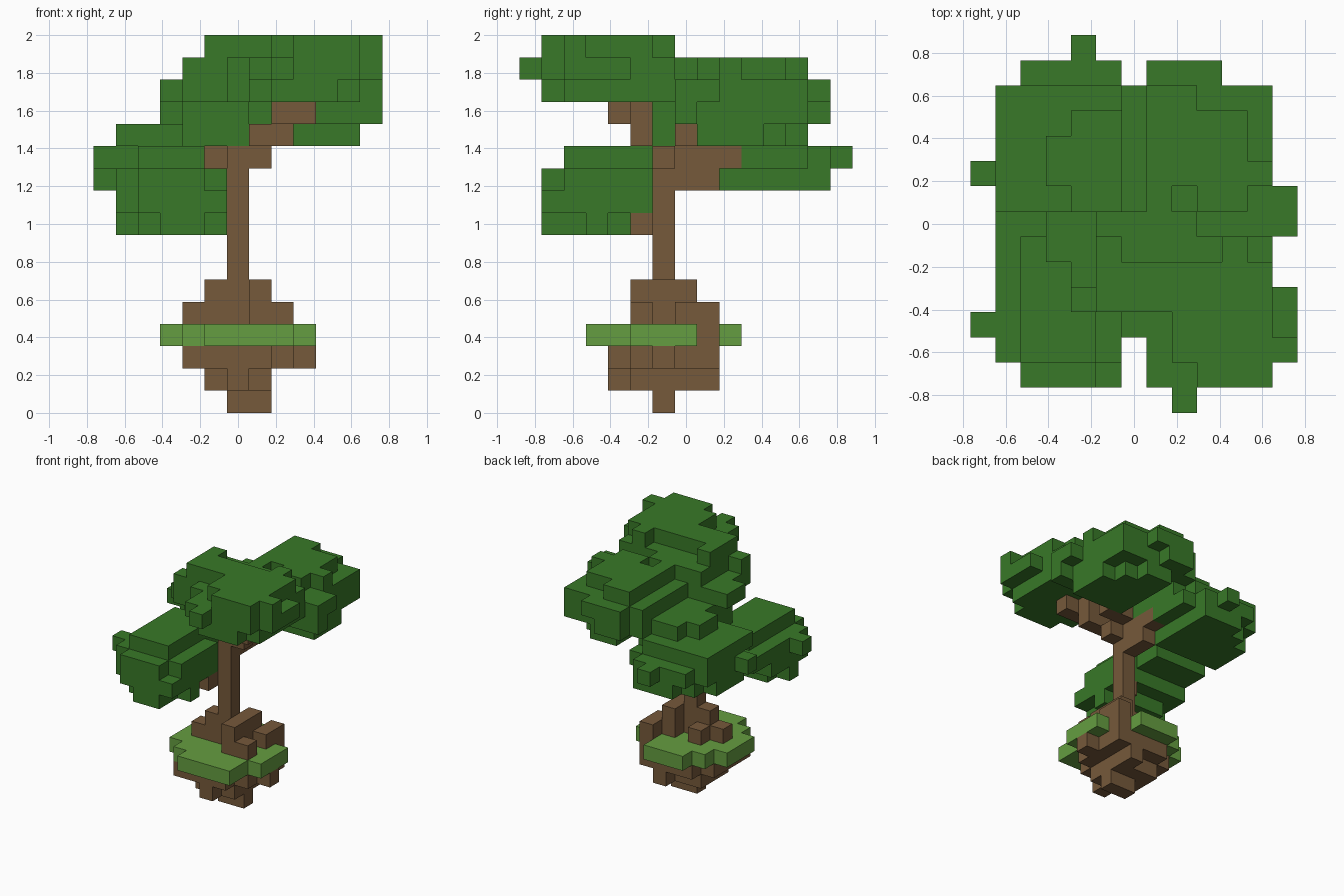
import bpy
import bmesh
from mathutils import Vector

if "Cube" in bpy.data.objects:
    bpy.data.objects.remove(bpy.data.objects["Cube"], do_unlink=True)

UNIT = 2 / 17          # edge length of one block
owner = {}             # block position -> part name; the first part keeps it
part_material = {}


def make_material(name, colour):
    mat = bpy.data.materials.new(name)
    mat.use_nodes = True
    mat.diffuse_color = (*colour, 1)
    mat.node_tree.nodes["Principled BSDF"].inputs["Base Color"].default_value = (*colour, 1)
    return mat


def span(value):
    """A single index, or an inclusive (first, last) pair."""
    first, last = value if isinstance(value, tuple) else (value, value)
    return range(first, last + 1)


def fill(part, material, layers):
    """Fill blocks; layers maps a height to a list of (x span, y span)."""
    part_material[part] = material
    for height, patches in layers.items():
        for z in span(height):
            for xs, ys in patches:
                for x in span(xs):
                    for y in span(ys):
                        owner.setdefault((x, y, z), part)


def build(part):
    """Make the outer skin of one part and join its flat areas."""
    bm = bmesh.new()
    for cell in [c for c, p in owner.items() if p == part]:
        for axis in range(3):
            for sign in (-1, 1):
                normal = Vector((0, 0, 0))
                normal[axis] = sign
                side = tuple(int(a + b) for a, b in zip(cell, normal))
                if side in owner:
                    continue
                u = Vector((0, 0, 0))
                u[(axis + 1) % 3] = 0.5
                v = normal.cross(u)
                middle = Vector(cell) + Vector((0, 0, 0.5)) + normal / 2
                corners = (-u - v, u - v, u + v, v - u)
                bm.faces.new([bm.verts.new((middle + c) * UNIT) for c in corners])
    bmesh.ops.remove_doubles(bm, verts=bm.verts, dist=UNIT / 100)
    bmesh.ops.dissolve_limit(bm, angle_limit=0.01, verts=bm.verts, edges=bm.edges)
    mesh = bpy.data.meshes.new(part)
    bm.to_mesh(mesh)
    bm.free()
    mesh.materials.append(part_material[part])
    bpy.context.collection.objects.link(bpy.data.objects.new(part, mesh))


bark = make_material("brown bark and soil", (0.18, 0.1, 0.043))
grass = make_material("light green grass", (0.13, 0.34, 0.052))
leaf = make_material("dark green leaves", (0.04, 0.19, 0.021))

# Trunk and the four branches
fill("trunk", bark, {(4, 11): [(0, -1)]})
fill("front_left_branch", bark, {
    11: [(1, -1)], 12: [((1, 2), -2)], 13: [(2, -2), ((2, 3), -3)]})
fill("back_left_branch", bark, {12: [((1, 2), 0)]})
fill("back_right_branch", bark, {
    10: [(0, (0, 1))], 11: [((-1, 0), (0, 1)), ((-1, 0), 2)]})
fill("front_right_branch", bark, {8: [(-1, -2)], 9: [(-2, -3)]})

# Roots spreading over the grass
fill("roots", bark, {
    (2, 4): [(2, 1)],
    4: [((-2, 1), -1), ((1, 2), -2), (-1, 0), ((1, 2), 0)],
    5: [((-1, 1), -1), (1, -2), (1, 0)]})

# Grass disc
fill("grass", grass, {
    3: [((-1, 2), -4), ((-2, 2), -3), ((-3, 3), (-2, 0)),
        ((-2, 1), 1), ((-1, 1), 2)]})

# Tapering clump of soil
fill("soil", bark, {
    0: [((0, 1), -1)],
    1: [((-1, 1), (-2, 0)), (0, -3), (1, 1)],
    2: [((-2, 2), (-2, 0)), ((-2, 1), -3), ((-1, 2), 1), (3, -1)]})

# Highest crown
fill("front_left_crown", leaf, {
    16: [((-1, 5), (-3, -2)), ((2, 5), (-5, -4)), ((3, 5), -6),
         (6, -5), (-1, -1), (4, -1)],
    15: [((-1, 5), (-3, -1)), ((0, 5), -4), (-2, -3), ((-1, 2), 0),
         ((1, 5), (-6, -5)), (6, (-5, -3)), (2, -7)],
    14: [((-2, 5), (-3, 0)), ((0, 5), -4), (-3, (-1, 0)), ((1, 5), -5), ((2, 4), -6)]})

# Second crown
fill("back_left_crown", leaf, {
    15: [((1, 4), (2, 4)), ((3, 4), 1), (1, 1), ((1, 2), 5), (5, 2)],
    14: [((0, 5), (0, 5)), (6, (0, 1)), ((1, 3), 6)],
    13: [((-2, 5), (0, 4)), (-3, (2, 3)), ((0, 5), 5), ((1, 2), 6),
         (6, 0), ((-2, 0), -1)],
    12: [((2, 5), (1, 3)), ((2, 4), 4), ((2, 3), 5)]})

# Third crown
fill("back_right_crown", leaf, {
    12: [((-5, 0), (1, 4)), ((-5, -1), 5), ((-2, 0), (-1, 0))],
    11: [((-5, 0), (3, 5)), ((-5, -1), 2), ((-4, -1), (1, 6)), (-6, 2), (-2, 7)],
    10: [((-5, -1), (2, 4)), ((-4, -1), 5), ((-3, -1), 6)]})

# Lowest crown
fill("front_right_crown", leaf, {
    11: [((-4, -2), (-5, -1)), ((-3, -2), 0)],
    10: [((-5, -1), (-5, -2)), ((-4, -2), -6), ((-5, -2), (-1, 0)), (-6, -4)],
    9: [((-5, -1), (-5, -2)), ((-4, -1), -6)],
    8: [((-4, -2), (-5, -3)), (-1, -4), ((-3, -2), -6), (-5, -4)]})

for name in part_material:
    build(name)
